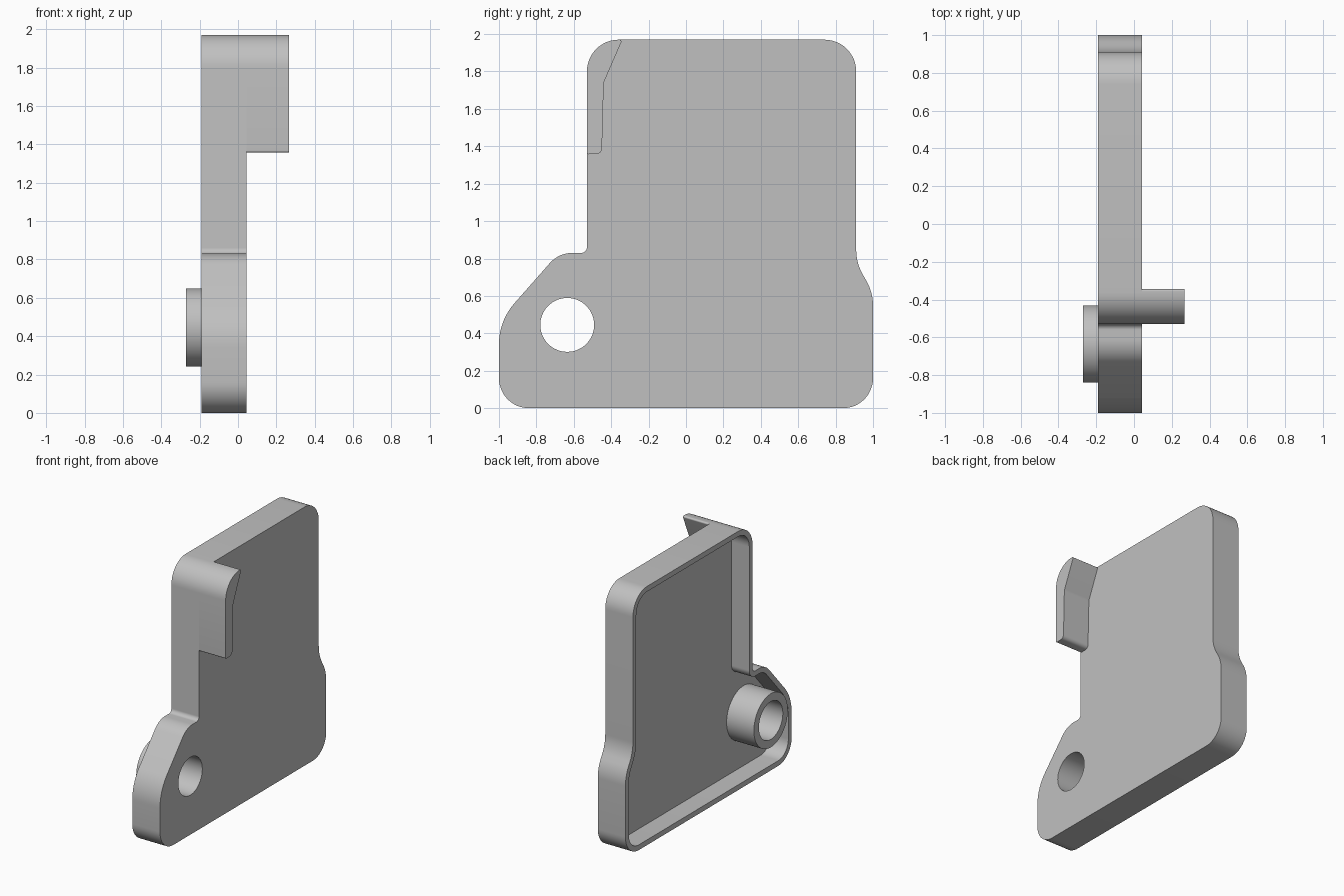
import bpy, bmesh, math
from mathutils import Vector, Matrix

cube = bpy.data.objects.get("Cube")
if cube:
    bpy.data.objects.remove(cube, do_unlink=True)

grey = bpy.data.materials.new("plain grey")
grey.use_nodes = True
grey.diffuse_color = (0.53, 0.53, 0.53, 1)
grey.node_tree.nodes["Principled BSDF"].inputs["Base Color"].default_value = grey.diffuse_color

BACK, FACE, FLOOR = -0.19, 0.043, -0.04
WALL = 0.04
BOSS_Y, BOSS_Z = -0.635, 0.445


def corner_dirs(corners, i):
    p = Vector(corners[i][:2])
    d_in = (p - Vector(corners[i - 1][:2])).normalized()
    d_out = (Vector(corners[(i + 1) % len(corners)][:2]) - p).normalized()
    return p, d_in, d_out


def inset(corners, w):
    """Offset a counter-clockwise (y, z, radius) outline inwards."""
    result = []
    for i, c in enumerate(corners):
        p, a, b = corner_dirs(corners, i)
        na, nb = Vector((-a.y, a.x)), Vector((-b.y, b.x))
        q = p + (na + nb) * (w / (1 + na.dot(nb)))
        convex = a.cross(b) > 0
        result.append((q.x, q.y, c[2] - w if convex else c[2] + w))
    return result


def fillet(corners, steps=12):
    """Replace each corner by an arc of its own radius."""
    pts = []
    for i, (_, _, r) in enumerate(corners):
        p, a, b = corner_dirs(corners, i)
        half = a.angle(b) / 2
        t = r * math.tan(half)
        centre = p + (b - a).normalized() * (r / math.cos(half))
        start = (p - a * t - centre).normalized()
        end = (p + b * t - centre).normalized()
        pts += [centre + start.slerp(end, k / steps) * r for k in range(steps + 1)]
    return pts


def finish(name, bm):
    bmesh.ops.recalc_face_normals(bm, faces=bm.faces)
    mesh = bpy.data.meshes.new(name)
    bm.to_mesh(mesh)
    bm.free()
    mesh.materials.append(grey)
    ob = bpy.data.objects.new(name, mesh)
    bpy.context.collection.objects.link(ob)
    return ob


def extrude(name, pts, x0, x1):
    bm = bmesh.new()
    face = bm.faces.new([bm.verts.new((x0, p.x, p.y)) for p in pts])
    new = bmesh.ops.extrude_face_region(bm, geom=[face])["geom"]
    bmesh.ops.translate(bm, vec=(x1 - x0, 0, 0),
                        verts=[v for v in new if isinstance(v, bmesh.types.BMVert)])
    return finish(name, bm)


def cylinder(name, radius, x0, x1):
    bm = bmesh.new()
    place = Matrix.Translation(((x0 + x1) / 2, BOSS_Y, BOSS_Z)) @ Matrix.Rotation(math.pi / 2, 4, "Y")
    bmesh.ops.create_cone(bm, cap_ends=True, segments=64, radius1=radius, radius2=radius,
                          depth=x1 - x0, matrix=place)
    return finish(name, bm)


def activate(ob):
    bpy.ops.object.select_all(action="DESELECT")
    ob.select_set(True)
    bpy.context.view_layer.objects.active = ob


def boolean(ob, other, operation):
    mod = ob.modifiers.new(operation.lower(), "BOOLEAN")
    mod.operation, mod.object, mod.solver = operation, other, "EXACT"
    activate(ob)
    bpy.ops.object.modifier_apply(modifier=mod.name)
    bpy.data.objects.remove(other, do_unlink=True)


# Cover: rounded outline, hollow on the back
outline = [(-1, 0, 0.16), (1, 0, 0.16), (1, 0.62, 0.27), (0.91, 0.775, 0.27),
           (0.91, 1.97, 0.17), (-0.53, 1.97, 0.17), (-0.53, 0.83, 0.03),
           (-0.68, 0.83, 0.16), (-1, 0.467, 0.33)]
cover = extrude("cover", fillet(outline), BACK, FACE)
boolean(cover, extrude("cavity_cutter", fillet(inset(outline, WALL)), BACK - 0.1, FLOOR), "DIFFERENCE")

# Boss rising from the cavity floor, bored right through
boolean(cover, cylinder("boss", 0.204, -0.27, 0.0), "UNION")
boolean(cover, cylinder("bore_cutter", 0.144, -0.5, 0.5), "DIFFERENCE")

# Finger tab on the face, following the upper front corner
tab_profile = [(-0.53, 1.357, 0.01), (-0.45, 1.36, 0.03), (-0.44, 1.74, 0.05),
               (-0.34, 1.97, 0.01), (-0.53, 1.97, 0.17)]
tab = extrude("finger_tab", fillet(tab_profile), FACE, 0.267)

for ob in (cover, tab):
    activate(ob)
    bpy.ops.object.shade_smooth_by_angle(angle=math.radians(30))
